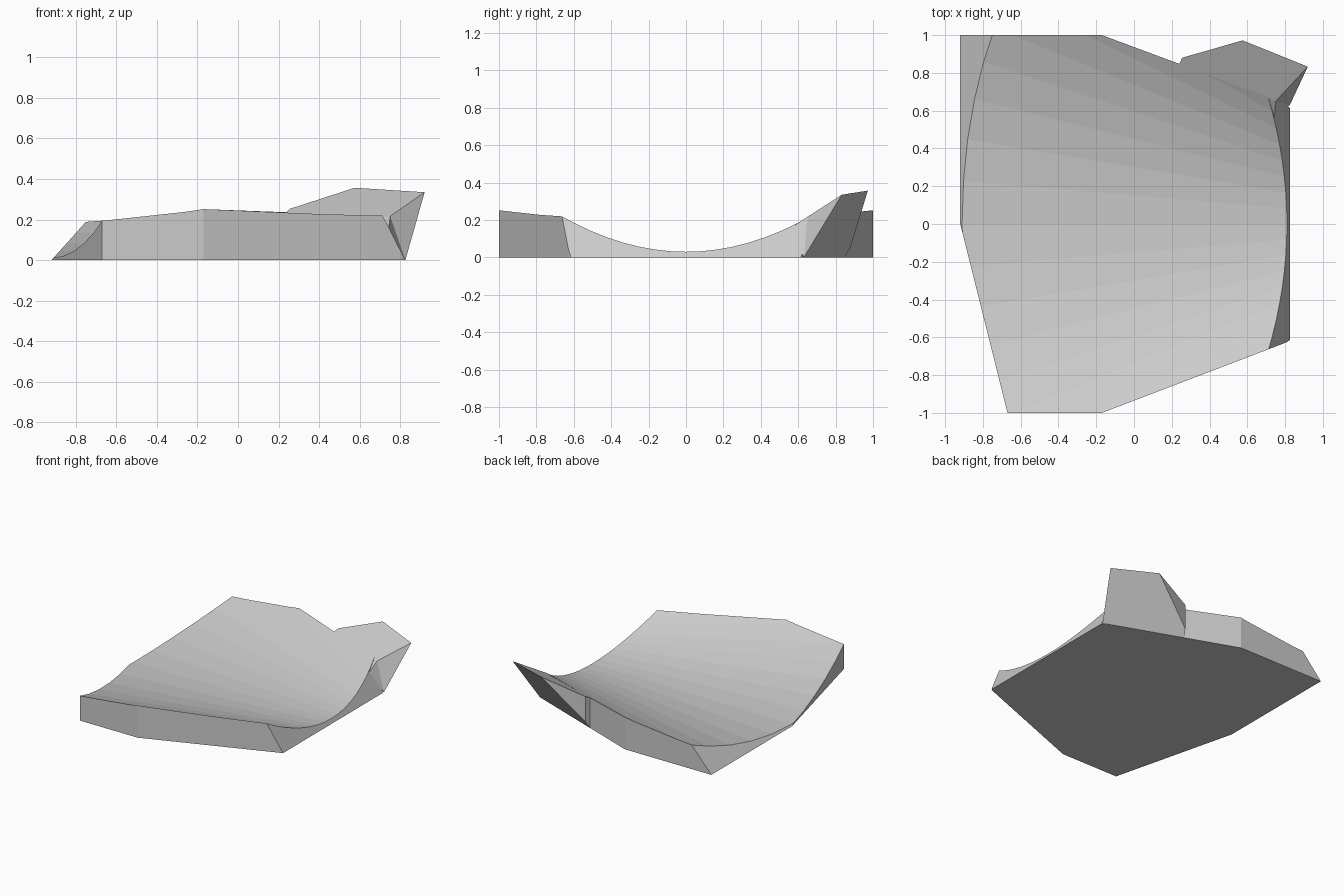
import bpy, bmesh, math
from mathutils import Vector

cube = bpy.data.objects.get("Cube")
if cube:
    bpy.data.objects.remove(cube)

stone = bpy.data.materials.new("light_grey")
stone.use_nodes = True
grey = (0.6, 0.6, 0.6, 1)
stone.diffuse_color = grey
stone.node_tree.nodes["Principled BSDF"].inputs["Base Color"].default_value = grey


def finish(name, bm):
    bmesh.ops.recalc_face_normals(bm, faces=bm.faces[:])
    mesh = bpy.data.meshes.new(name)
    bm.to_mesh(mesh)
    bm.free()
    mesh.materials.append(stone)
    bpy.context.collection.objects.link(bpy.data.objects.new(name, mesh))


def dish_profile(bm, x, steps=8, step_angle=math.radians(4.15)):
    """Closed loop: flat base below a hollow arc whose radius shrinks with x."""
    radius = 2.08 - 1.16 * x
    floor = 0.021 + 0.011 * x
    arc = []
    for i in range(-steps, steps + 1):
        a = i * step_angle
        arc.append(bm.verts.new((x, radius * math.sin(a),
                                 floor + radius * (1 - math.cos(a)))))
    reach = radius * math.sin(steps * step_angle)
    return arc + [bm.verts.new((x, reach, 0)), bm.verts.new((x, -reach, 0))]


def slice_side(bm, point, normal):
    """Trim everything beyond a plane and cap the opening."""
    cut = bmesh.ops.bisect_plane(bm, geom=bm.verts[:] + bm.edges[:] + bm.faces[:],
                                 dist=1e-5, plane_co=point, plane_no=normal,
                                 clear_outer=True)
    edges = [e for e in cut["geom_cut"] if isinstance(e, bmesh.types.BMEdge)]
    bmesh.ops.contextual_create(bm, geom=edges)


# Dish body: conical trough, trimmed to its many-sided outline
bm = bmesh.new()
ends = [dish_profile(bm, x) for x in (-1.1, 1.0)]
count = len(ends[0])
for i in range(count):
    j = (i + 1) % count
    bm.faces.new((ends[0][i], ends[0][j], ends[1][j], ends[1][i]))
for loop in ends:
    bm.faces.new(loop)

# Outline corners, counter-clockwise, with the inward lean of each side
outline = [((-0.92, 1), 0.9), ((-0.92, 0), 0), ((-0.67, -1), 0), ((-0.17, -1), 0),
           ((0.825, -0.62), 0.51), ((0.825, 0.63), 0), ((-0.17, 1), 0)]
for i, ((x, y), lean) in enumerate(outline):
    x2, y2 = outline[(i + 1) % len(outline)][0]
    out = Vector((y2 - y, x - x2, 0)).normalized()
    out.z = lean
    slice_side(bm, Vector((x, y, 0)), out.normalized())
finish("dish_body", bm)

# Raised spout, leaning outwards from the back corner
bm = bmesh.new()
corners = {
    "heel": (0.24, 0.848, 0), "toe": (0.825, 0.63, 0),
    "side_low": (0.255, 0.88, 0.055), "side_high": (0.255, 0.88, 0.253),
    "peak": (0.575, 0.972, 0.357), "tip": (0.92, 0.833, 0.335),
    "fold": (0.75, 0.65, 0.217), "rim": (0.743, 0.56, 0.157),
    "notch": (0.24, 0.848, 0.236),
}
v = {name: bm.verts.new(co) for name, co in corners.items()}
for face in ("notch fold tip peak side_high", "notch rim fold", "toe tip fold",
             "toe fold rim", "heel side_low peak tip toe", "side_low side_high peak",
             "heel notch side_high side_low", "heel toe rim notch"):
    bm.faces.new([v[n] for n in face.split()])
finish("corner_spout", bm)
